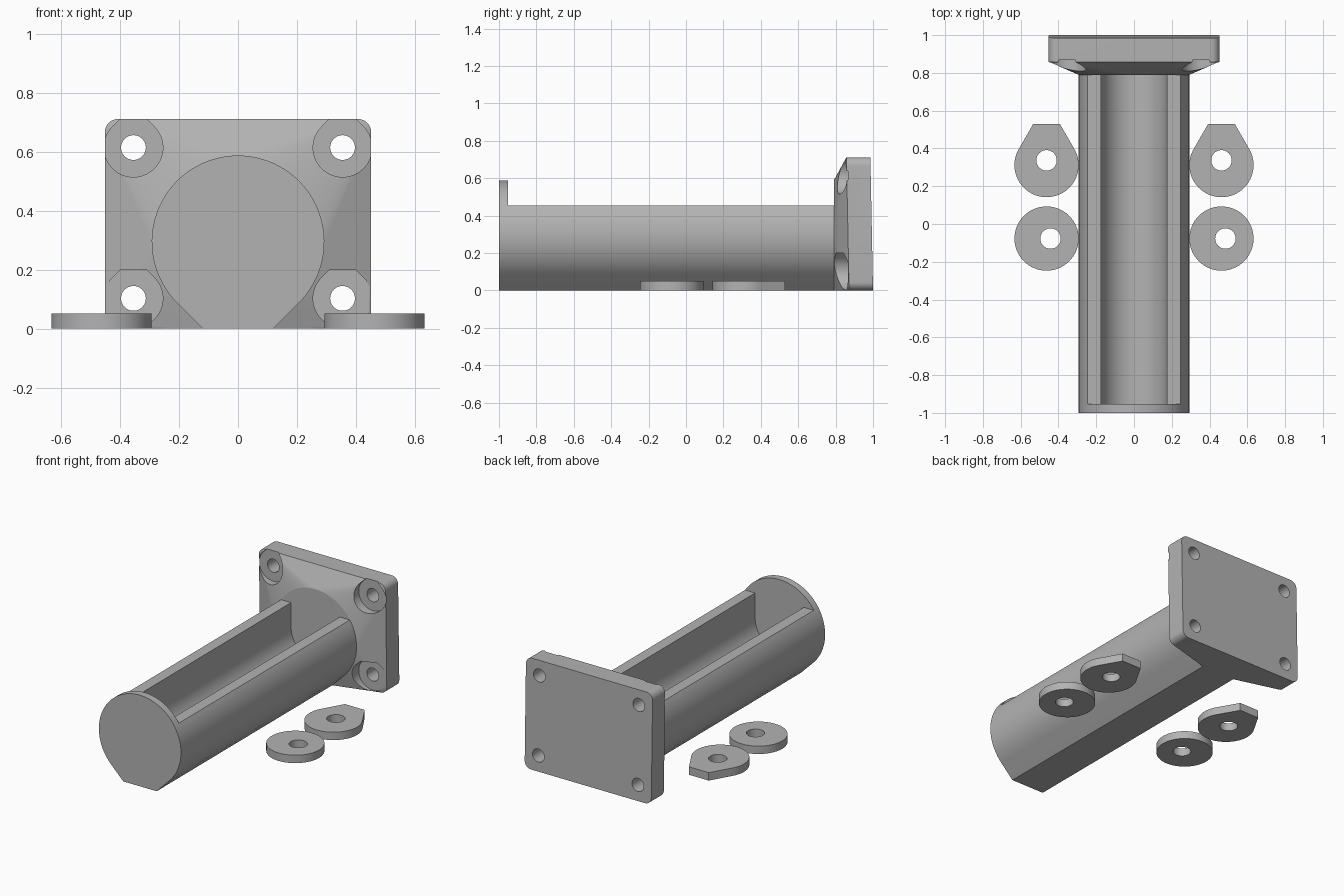
import bpy, bmesh
from math import sin, cos, pi, radians

cube = bpy.data.objects.get("Cube")
if cube:
    bpy.data.objects.remove(cube, do_unlink=True)

grey = bpy.data.materials.new("plain grey")
grey.use_nodes = True
colour = (0.45, 0.45, 0.45, 1)
grey.diffuse_color = colour
grey.node_tree.nodes["Principled BSDF"].inputs["Base Color"].default_value = colour


def arc(cx, cy, r, start, end, n):
    return [(cx + r * cos(start + (end - start) * i / n),
             cy + r * sin(start + (end - start) * i / n)) for i in range(n + 1)]


def circle(cx, cy, r, n=48):
    return arc(cx, cy, r, 0, 2 * pi, n)[:-1]


def teardrop(cx, cy, r, angle, height, up=1, n=64):
    """Circle whose tangent sides taper to a flat end at the given height."""
    t = radians(angle)
    s = (height - r * sin(t)) / cos(t)
    half = r * cos(t) - s * sin(t)
    pts = arc(0, 0, r, pi - t, 2 * pi + t, n) + [(half, height), (-half, height)]
    return [(cx + x, cy + up * y) for x, y in pts]


def make_object(name, bm):
    bmesh.ops.recalc_face_normals(bm, faces=bm.faces)
    mesh = bpy.data.meshes.new(name)
    bm.to_mesh(mesh)
    bm.free()
    mesh.materials.append(grey)
    obj = bpy.data.objects.new(name, mesh)
    bpy.context.collection.objects.link(obj)
    return obj


def prism(name, pts, low, high, axis="y"):
    """Extrude a 2D outline along y (outline in x, z) or z (outline in x, y)."""
    place = (lambda a, b, d: (a, d, b)) if axis == "y" else (lambda a, b, d: (a, b, d))
    bm = bmesh.new()
    rings = [[bm.verts.new(place(a, b, d)) for a, b in pts] for d in (low, high)]
    for ring in rings:
        bm.faces.new(ring)
    for i in range(len(pts)):
        j = (i + 1) % len(pts)
        bm.faces.new((rings[0][i], rings[0][j], rings[1][j], rings[1][i]))
    return make_object(name, bm)


def cut(obj, cutters):
    """Subtract each cutter, keep the result and drop the cutters."""
    for c in cutters:
        c.hide_render = True
        mod = obj.modifiers.new("cut", "BOOLEAN")
        mod.operation, mod.solver, mod.object = "DIFFERENCE", "EXACT", c
    graph = bpy.context.evaluated_depsgraph_get()
    mesh = bpy.data.meshes.new_from_object(obj.evaluated_get(graph))
    obj.modifiers.clear()
    obj.data = mesh
    for c in cutters:
        bpy.data.objects.remove(c, do_unlink=True)


def smooth(obj, angle):
    bpy.ops.object.select_all(action="DESELECT")
    obj.select_set(True)
    bpy.context.view_layer.objects.active = obj
    bpy.ops.object.shade_smooth_by_angle(angle=radians(angle))


# Arm: flat-bottomed round bar with an open trough and a closed front end
AXIS, R = 0.295, 0.293
SLOT, RIM = 0.174, 0.455
outline = teardrop(0, AXIS, R, 45, AXIS, up=-1)
arm = prism("arm", outline, -1, 0.79)
trough = arc(0, AXIS, SLOT, pi, 2 * pi, 40)
trough += [(SLOT, RIM), (0.4, RIM), (0.4, 0.7), (-0.4, 0.7), (-0.4, RIM), (-SLOT, RIM)]
cut(arm, [prism("trough_cutter", trough, -0.953, 0.85)])
smooth(arm, 25)

# Wall flange: rounded plate, leaning slightly, tapering into the arm
W, H, C = 0.452, 0.712, 0.045
plate = (arc(W - C, C, C, -pi / 2, 0, 8) + arc(W - C, H - C, C, 0, pi / 2, 8)
         + arc(C - W, H - C, C, pi / 2, pi, 8) + arc(C - W, C, C, pi, 1.5 * pi, 8))
bm = bmesh.new()
for x, z in outline:
    bm.verts.new((x, 0.79, z))
for depth in (0.872, 1.0):
    for x, z in plate:
        bm.verts.new((x, depth - 0.02 * z, z))
hull = bmesh.ops.convex_hull(bm, input=bm.verts)
bmesh.ops.dissolve_limit(bm, angle_limit=radians(0.2), verts=bm.verts, edges=bm.edges)
flange = make_object("wall_flange", bm)

# Screw holes with recesses for the heads
cutters = []
for x in (-0.355, 0.355):
    for z in (0.103, 0.615):
        cutters.append(prism("screw_hole", circle(x, z, 0.042), 0.7, 1.1))
        cutters.append(prism("head_recess", teardrop(x, z, 0.1, 45, 0.097), 0.7, 0.867))
cut(flange, cutters)
smooth(flange, 12)

# Loose washers on both sides: a round one and one with a tapered end
for side, x in (("right", -0.463), ("left", 0.463)):
    shapes = (("round_washer", circle(x, -0.077, 0.17, 64), x + 0.021, -0.077),
              ("tapered_washer", teardrop(x, 0.312, 0.17, 30, 0.218), x, 0.337))
    for name, pts, hx, hy in shapes:
        washer = prism(side + "_" + name, pts, 0, 0.051, "z")
        cut(washer, [prism("washer_hole", circle(hx, hy, 0.054), -0.1, 0.2, "z")])
        smooth(washer, 25)
